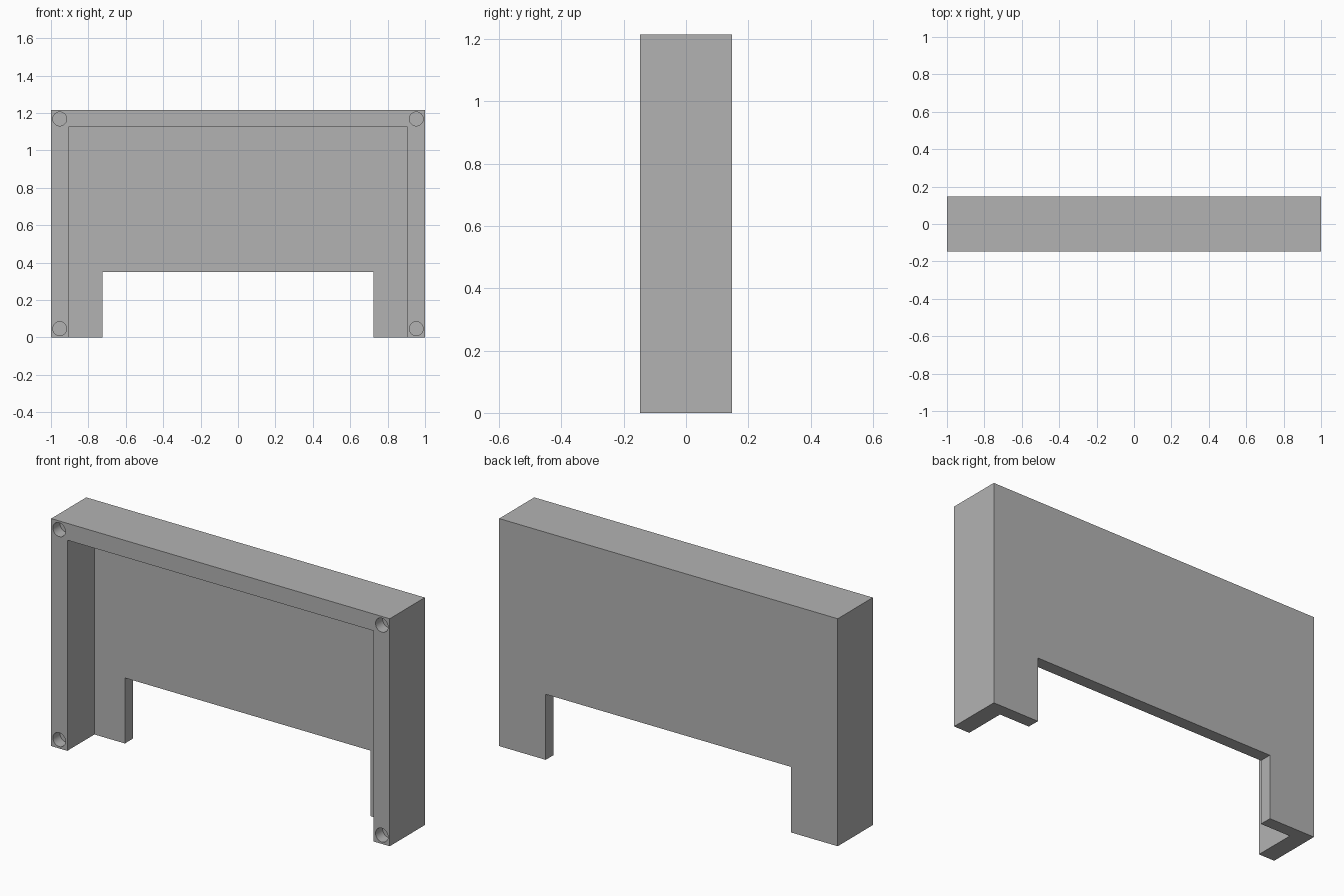
import bpy
import math

cube = bpy.data.objects.get("Cube")
if cube:
    bpy.data.objects.remove(cube, do_unlink=True)

HEIGHT, DEPTH = 1.215, 0.296
FRONT, BACK = -DEPTH / 2, DEPTH / 2
WALL, PANEL = 0.095, 0.067
HOLE_RADIUS, HOLE_DEPTH, HOLE_INSET = 0.037, 0.06, 0.047

grey = bpy.data.materials.new("plain grey")
grey.use_nodes = True
colour = (0.45, 0.45, 0.45, 1)
grey.diffuse_color = colour
grey.node_tree.nodes["Principled BSDF"].inputs["Base Color"].default_value = colour


def box(name, low, high):
    """Axis-aligned box between two corners."""
    centre = [(a + b) / 2 for a, b in zip(low, high)]
    bpy.ops.mesh.primitive_cube_add(size=1, location=centre)
    obj = bpy.context.object
    obj.name = name
    obj.scale = [b - a for a, b in zip(low, high)]
    bpy.ops.object.transform_apply(location=True, rotation=False, scale=True)
    obj.data.materials.append(grey)
    return obj


def cut(target, cutter):
    """Subtract the cutter from the target, then discard it."""
    cutter.hide_render = True
    mod = target.modifiers.new("cut", 'BOOLEAN')
    mod.operation = 'DIFFERENCE'
    mod.solver = 'EXACT'
    mod.object = cutter
    bpy.context.view_layer.objects.active = target
    bpy.ops.object.modifier_apply(modifier=mod.name)
    bpy.data.objects.remove(cutter, do_unlink=True)


# Solid block that becomes the open-fronted cover
cover = box("cover_housing", (-1, FRONT, 0), (1, BACK, HEIGHT))

# Hollow interior, open at the front and bottom
inner = 1 - WALL
cut(cover, box("cavity_cutter", (-inner, FRONT - 0.1, -0.1),
               (inner, BACK - PANEL, HEIGHT - 0.09)))

# Wide notch in the lower edge of the back panel
cut(cover, box("notch_cutter", (-0.725, FRONT - 0.1, -0.2),
               (0.725, BACK + 0.1, 0.35)))

# Blind round holes in the four front corners
for x in (-1 + HOLE_INSET, 1 - HOLE_INSET):
    for z in (HOLE_INSET, HEIGHT - HOLE_INSET):
        bpy.ops.mesh.primitive_cylinder_add(
            vertices=32, radius=HOLE_RADIUS, depth=2 * HOLE_DEPTH,
            location=(x, FRONT, z), rotation=(math.pi / 2, 0, 0))
        hole = bpy.context.object
        hole.name = "hole_cutter"
        hole.data.materials.append(grey)
        cut(cover, hole)

# Smooth hole walls, crisp edges elsewhere
bpy.ops.object.select_all(action='DESELECT')
cover.select_set(True)
bpy.context.view_layer.objects.active = cover
bpy.ops.object.shade_smooth_by_angle(angle=math.radians(30))
